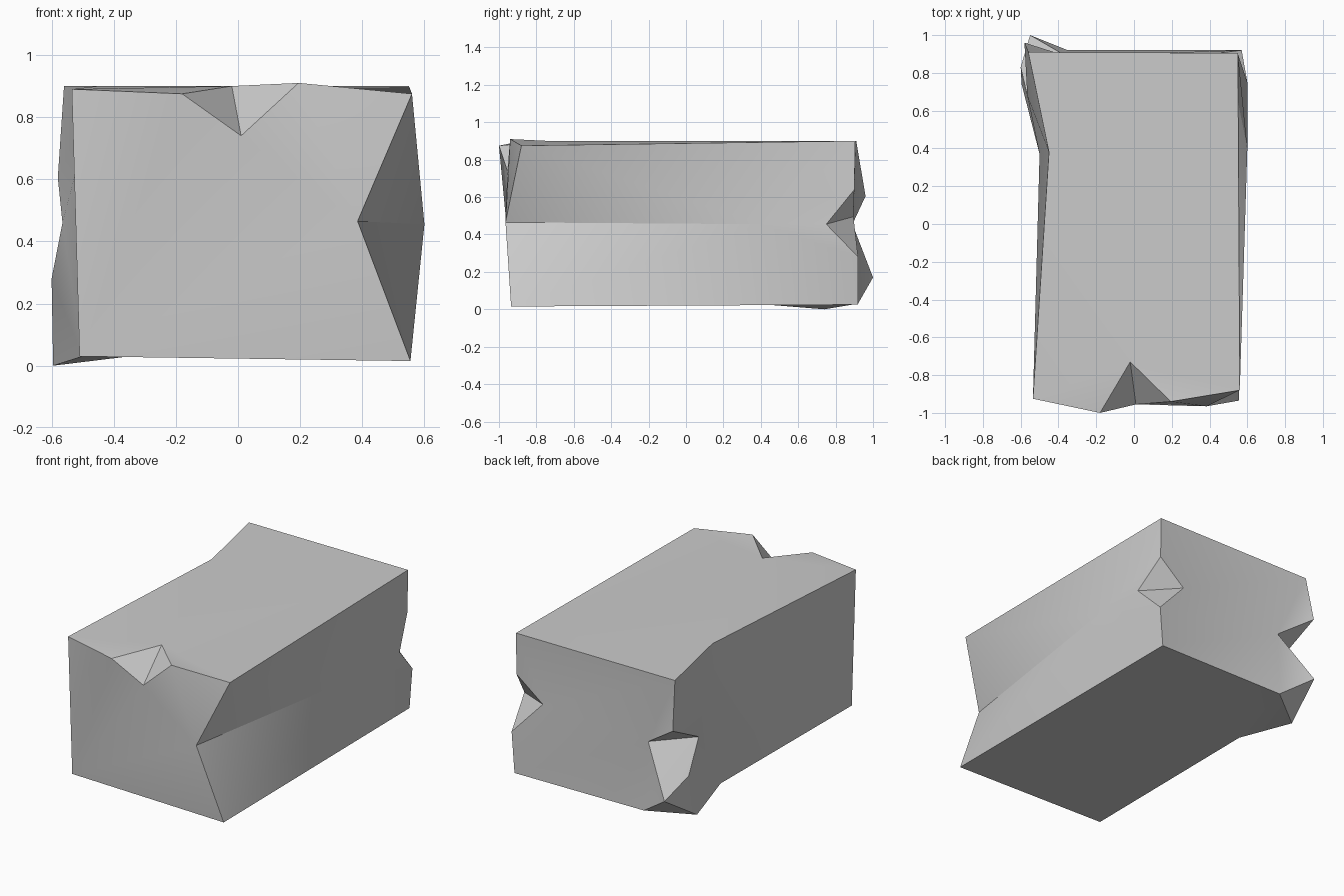
import bpy
import bmesh
import math

default_cube = bpy.data.objects.get("Cube")
if default_cube:
    bpy.data.objects.remove(default_cube, do_unlink=True)


def make_material(name, color):
    material = bpy.data.materials.new(name)
    material.use_nodes = True
    material.diffuse_color = color
    shader = next(n for n in material.node_tree.nodes if n.type == "BSDF_PRINCIPLED")
    shader.inputs["Base Color"].default_value = color
    shader.inputs["Roughness"].default_value = 0.9
    return material


# Main corners of the worn block
corners = {
    "front_top_right": (-.535, -.925, .89), "front_top_left": (.56, -.88, .875),
    "front_low_right": (-.51, -.92, .03), "front_low_left": (.555, -.935, .015),
    "back_top_right": (-.56, .91, .9), "back_top_left": (.55, .905, .9),
    "back_low_left": (.55, .92, .025),
    # Dents and bulges of the long sides
    "side_ridge": (.6, .4, .455), "front_dent": (.385, -.965, .465),
    "waist_top": (-.45, .38, .9), "waist_low": (-.5, .37, .03),
}

# Chip in the front top edge
notch = {
    "notch_start": (-.18, -1, .875), "notch_back": (-.02, -.73, .9),
    "notch_base": (.01, -.955, .74), "notch_end": (.195, -.94, .91),
}

# Chip in the back left edge
left_chip = {
    "chip_top": (.55, .9, .64), "chip_inner": (.37, .895, .495),
    "chip_low": (.57, .92, .28), "chip_outer": (.6, .75, .455),
}

# Broken back right corner
break_points = {
    "break_top": (-.58, .96, .605), "break_inner": (-.36, .89, .455),
    "break_outer": (-.565, .68, .46), "break_side": (-.6, .83, .28),
    "break_tip": (-.55, 1, .17), "break_foot": (-.35, .92, .03),
    "break_toe": (-.595, .74, 0),
}

# Each panel fans out from a hub corner along a rim of corners
panels = [
    # Top
    ("notch_back", "notch_end front_top_left back_top_left waist_top front_top_right notch_start"),
    ("waist_top", "back_top_left back_top_right"),
    # Front and its chip
    ("notch_base", "notch_start notch_back notch_end"),
    ("front_low_right", "front_top_right notch_start notch_base front_dent front_low_left"),
    ("front_dent", "notch_base notch_end front_top_left"),
    # Left side and its chip
    ("side_ridge", "front_top_left front_dent front_low_left back_low_left chip_low "
                   "chip_outer chip_top back_top_left front_top_left"),
    ("chip_inner", "chip_top chip_outer chip_low"),
    # Back
    ("chip_inner", "break_inner back_top_right back_top_left chip_top"),
    ("back_top_right", "break_inner break_top"),
    ("break_inner", "chip_inner chip_low back_low_left break_foot break_tip"),
    # Broken corner
    ("break_outer", "break_top break_inner break_tip break_side"),
    ("break_toe", "break_side break_tip break_foot"),
    # Right side
    ("waist_low", "break_toe break_side break_outer waist_top front_top_right front_low_right"),
    ("waist_top", "back_top_right break_top break_outer"),
    # Underside
    ("waist_low", "front_low_right front_low_left back_low_left break_foot break_toe"),
]

bm = bmesh.new()
points = {}
for group in (corners, notch, left_chip, break_points):
    for name, position in group.items():
        points[name] = bm.verts.new(position)

for hub, rim in panels:
    names = rim.split()
    for first, second in zip(names, names[1:]):
        bm.faces.new([points[hub], points[first], points[second]])
bmesh.ops.recalc_face_normals(bm, faces=bm.faces)

mesh = bpy.data.meshes.new("stone_block")
bm.to_mesh(mesh)
bm.free()
mesh.materials.append(make_material("stone_grey", (.6, .6, .6, 1)))

block = bpy.data.objects.new("stone_block", mesh)
bpy.context.collection.objects.link(block)

# Soft worn faces with crisp broken edges
bpy.ops.object.select_all(action="DESELECT")
block.select_set(True)
bpy.context.view_layer.objects.active = block
bpy.ops.object.shade_smooth_by_angle(angle=math.radians(30))
